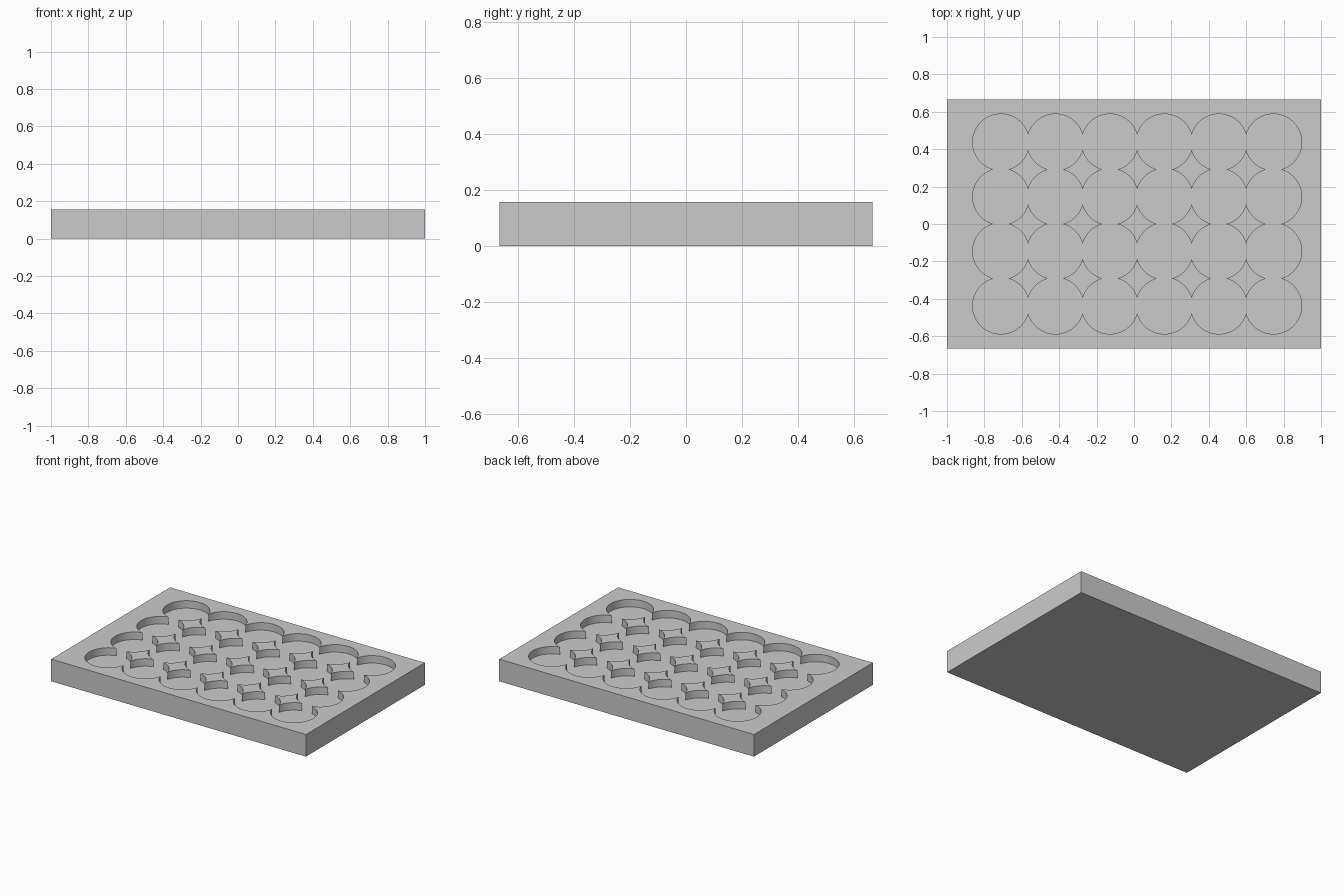
import bpy, bmesh
from mathutils import Matrix

if "Cube" in bpy.data.objects:
    bpy.data.objects.remove(bpy.data.objects["Cube"])

LENGTH, WIDTH, HEIGHT = 2.0, 1.333, 0.157
COLUMNS, ROWS = 6, 4
PITCH, RADIUS, DEPTH = 0.2914, 0.151, 0.053
OFFSET_X = 0.017

grey = bpy.data.materials.new("grey")
grey.use_nodes = True
colour = (0.6, 0.6, 0.6, 1)
grey.diffuse_color = colour
grey.node_tree.nodes["Principled BSDF"].inputs["Base Color"].default_value = colour


def make_object(name, bm):
    mesh = bpy.data.meshes.new(name)
    bm.to_mesh(mesh)
    bm.free()
    mesh.materials.append(grey)
    obj = bpy.data.objects.new(name, mesh)
    bpy.context.collection.objects.link(obj)
    return obj


# Solid tray block
bm = bmesh.new()
bmesh.ops.create_cube(bm, size=1, matrix=Matrix.Translation((0, 0, HEIGHT / 2))
                      @ Matrix.Diagonal((LENGTH, WIDTH, HEIGHT, 1)))
tray = make_object("tray", bm)

# Grid of overlapping round pockets
bm = bmesh.new()
for col in range(COLUMNS):
    for row in range(ROWS):
        x = OFFSET_X + (col - (COLUMNS - 1) / 2) * PITCH
        y = (row - (ROWS - 1) / 2) * PITCH
        bmesh.ops.create_cone(bm, cap_ends=True, segments=64, radius1=RADIUS,
                              radius2=RADIUS, depth=2 * DEPTH,
                              matrix=Matrix.Translation((x, y, HEIGHT)))
cutter = make_object("pocket_cutter", bm)
cutter.hide_render = True

# Cut the pockets and bake the result
cut = tray.modifiers.new("pockets", 'BOOLEAN')
cut.operation = 'DIFFERENCE'
cut.solver = 'EXACT'
cut.use_self = True
cut.object = cutter
bpy.ops.object.select_all(action='DESELECT')
tray.select_set(True)
bpy.context.view_layer.objects.active = tray
bpy.ops.object.modifier_apply(modifier=cut.name)
bpy.data.objects.remove(cutter)
bpy.ops.object.shade_smooth_by_angle()
